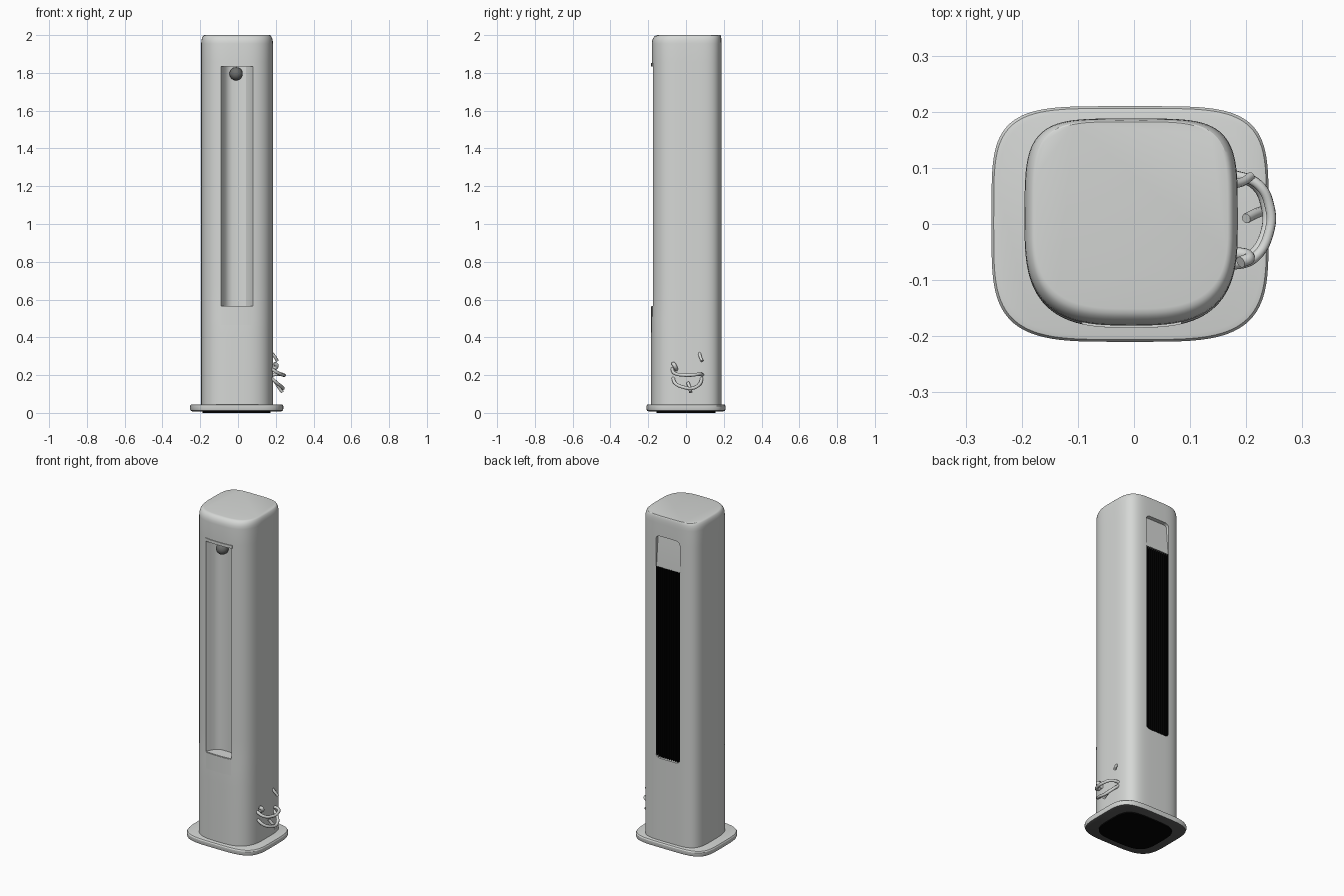
import bpy, bmesh, math

if "Cube" in bpy.data.objects:
    bpy.data.objects.remove(bpy.data.objects["Cube"])


def mat(name, c):
    m = bpy.data.materials.new(name)
    m.diffuse_color = (*c, 1)
    m.use_nodes = True
    m.node_tree.nodes["Principled BSDF"].inputs["Base Color"].default_value = m.diffuse_color
    return m


GREY = mat("shell grey", (0.67, 0.685, 0.67))
BLACK = mat("grille black", (0.001, 0.001, 0.001))
DARK = mat("sensor grey", (0.15, 0.155, 0.15))
UNDER = mat("underside grey", (0.10, 0.10, 0.10))


def smooth(ob, angle=28):
    bpy.ops.object.select_all(action='DESELECT')
    ob.select_set(True)
    bpy.context.view_layer.objects.active = ob
    bpy.ops.object.shade_smooth_by_angle(angle=math.radians(angle))


def finish(bm, name, m):
    bmesh.ops.recalc_face_normals(bm, faces=bm.faces)
    me = bpy.data.meshes.new(name)
    bm.to_mesh(me)
    bm.free()
    ob = bpy.data.objects.new(name, me)
    bpy.context.collection.objects.link(ob)
    me.materials.append(m)
    smooth(ob)
    return ob


def loft(name, rings, m):
    bm = bmesh.new()
    loops = [[bm.verts.new(p) for p in r] for r in rings]
    n = len(loops[0])
    for a, b in zip(loops, loops[1:]):
        for i in range(n):
            bm.faces.new((a[i], a[(i + 1) % n], b[(i + 1) % n], b[i]))
    bm.faces.new(loops[0][::-1])
    bm.faces.new(loops[-1])
    return finish(bm, name, m)


def squircle(cx, rx, front, back, z, nf, nb, steps=96):
    pts = []
    for i in range(steps):
        t = 2 * math.pi * i / steps
        c, s = math.cos(t), math.sin(t)
        n, ry = (nb, back) if s > 0 else (nf, front)
        pts.append((cx + rx * math.copysign(abs(c) ** (2 / n), c),
                    ry * math.copysign(abs(s) ** (2 / n), s), z))
    return pts


def box(name, x, y, z, m, bevel=0.0):
    bm = bmesh.new()
    bmesh.ops.create_cube(bm, size=1)
    for v in bm.verts:
        for k, (lo, hi) in enumerate((x, y, z)):
            v.co[k] = lo if v.co[k] < 0 else hi
    if bevel:
        bmesh.ops.bevel(bm, geom=[e for e in bm.edges if abs(e.verts[0].co.y - e.verts[1].co.y) > 1e-5],
                        offset=bevel, segments=4, affect='EDGES', profile=0.5)
    return finish(bm, name, m)


def cut(target, cutter):
    bpy.context.view_layer.objects.active = target
    mod = target.modifiers.new("cut", 'BOOLEAN')
    mod.operation = 'DIFFERENCE'
    mod.solver = 'EXACT'
    mod.object = cutter
    bpy.ops.object.modifier_apply(modifier=mod.name)
    bpy.data.objects.remove(cutter)


# Tower shell: bulging front, flatter back, softened top edge
NF, NB = 3.0, 4.4
rows = [(0.03, 0, 0.185), (0.20, 0, 0.185), (0.40, 0, 0.185), (0.50, 0, 0.1845), (0.58, 0, 0.181)]
rows += [(0.58 + i * 0.0982, 0, 0.181) for i in range(1, 15)]
rows += [(1.955 + 0.045 * math.sin(a), 0.03 * (1 - math.cos(a)), 0.181)
         for a in [math.radians(d) for d in (20, 40, 60, 75, 90)]]
body = loft("tower_shell", [squircle(-0.005, 0.19 - i * 0.6, f - i, 0.188 - i * 0.2, z, NF, NB)
                            for z, i, f in rows], GREY)

# Front air slot with curved side walls
section = [(-0.09, -0.25), (-0.09, -0.172), (-0.078, -0.153), (-0.066, -0.132), (-0.05, -0.117), (-0.03, -0.111),
           (0.022, -0.111), (0.042, -0.117), (0.057, -0.132), (0.069, -0.153), (0.08, -0.172), (0.08, -0.25)]
cut(body, loft("slot_cutter", [[(x, y, z) for x, y in section] for z in (0.565, 1.84)], GREY))

# Recessed back opening with rounded corners
cut(body, box("back_cutter", (-0.09, 0.07), (0.15, 0.25), (0.54, 1.88), GREY, 0.025))
smooth(body)

# Gently slanted plate above the back intake
loft("back_slant_plate", [[(x, y, z) for y, z in ((0.145, 1.67), (0.183, 1.69), (0.183, 1.70), (0.168, 1.876), (0.145, 1.876))]
                          for x in (-0.088, 0.068)], GREY)

# Back intake grille with upright slats
box("grille_backing", (-0.0895, 0.0695), (0.145, 0.168), (0.541, 1.695), BLACK)
for i in range(12):
    x = -0.087 + i * 0.014
    box(f"grille_slat_{i + 1}", (x - 0.0025, x + 0.0025), (0.16, 0.185), (0.545, 1.692), BLACK)


# Thin plates that follow the curved front
def front_plate(name, xa, xb, za, zb, f, out):
    xs = [xa + (xb - xa) * i / 10 for i in range(11)]
    ys = [-f * (1 - abs((x + 0.005) / 0.19) ** NF) ** (1 / NF) for x in xs]
    ring = [(x, y - out) for x, y in zip(xs, ys)] + [(x, y + 0.02) for x, y in zip(xs[::-1], ys[::-1])]
    return loft(name, [[(x, y, z) for x, y in ring] for z in (za, zb)], GREY)


front_plate("front_lower_panel", -0.088, 0.078, 0.465, 0.562, 0.184, 0.001)
front_plate("slot_top_lip", -0.093, 0.085, 1.835, 1.853, 0.181, 0.004)

# Round sensor at the top of the slot
bm = bmesh.new()
bmesh.ops.create_uvsphere(bm, u_segments=24, v_segments=14, radius=0.035)
bmesh.ops.translate(bm, verts=bm.verts, vec=(-0.01, -0.135, 1.795))
finish(bm, "sensor_ball", DARK)

# Wide base plate with a dark underside
base = loft("base_plate", [squircle(-0.007, 0.247 - i, 0.21 - i, 0.21 - i, z, 4, 4.6)
                           for z, i in ((0.008, 0.012), (0.012, 0.003), (0.022, 0), (0.036, 0), (0.043, 0.004), (0.045, 0.012))], GREY)
base.data.materials.append(UNDER)
for p in base.data.polygons:
    if p.normal.z < -0.9:
        p.material_index = 1
loft("base_underside", [squircle(-0.007, 0.18, 0.155, 0.155, z, 3.6, 4) for z in (0.0, 0.02)], BLACK)


def cord(name, pts, r):
    cu = bpy.data.curves.new(name, 'CURVE')
    cu.dimensions = '3D'
    cu.bevel_depth = r
    cu.bevel_resolution = 2
    cu.use_fill_caps = True
    cu.resolution_u = 8
    sp = cu.splines.new('BEZIER')
    sp.bezier_points.add(len(pts) - 1)
    for b, p in zip(sp.bezier_points, pts):
        b.co = p
        b.handle_left_type = b.handle_right_type = 'AUTO'
    ob = bpy.data.objects.new(name, cu)
    bpy.context.collection.objects.link(ob)
    cu.materials.append(GREY)


# Power cord coiled at the lower right side
cord("cord_upper_loop", [(0.165, -0.075, 0.24), (0.215, -0.06, 0.21), (0.242, -0.01, 0.20), (0.242, 0.03, 0.20),
                         (0.222, 0.07, 0.205), (0.17, 0.09, 0.20)], 0.009)
cord("cord_lower_loop", [(0.17, -0.07, 0.19), (0.21, -0.055, 0.155), (0.235, -0.01, 0.135), (0.235, 0.03, 0.13),
                         (0.215, 0.07, 0.15), (0.17, 0.085, 0.19)], 0.009)
cord("cord_tail", [(0.20, 0.01, 0.16), (0.22, 0.02, 0.13), (0.235, 0.025, 0.11)], 0.009)
cord("cord_plug", [(0.17, -0.05, 0.225), (0.205, -0.06, 0.25), (0.19, -0.068, 0.262)], 0.011)
cord("cord_exit", [(0.165, 0.07, 0.33), (0.193, 0.075, 0.30), (0.208, 0.085, 0.275)], 0.008)
